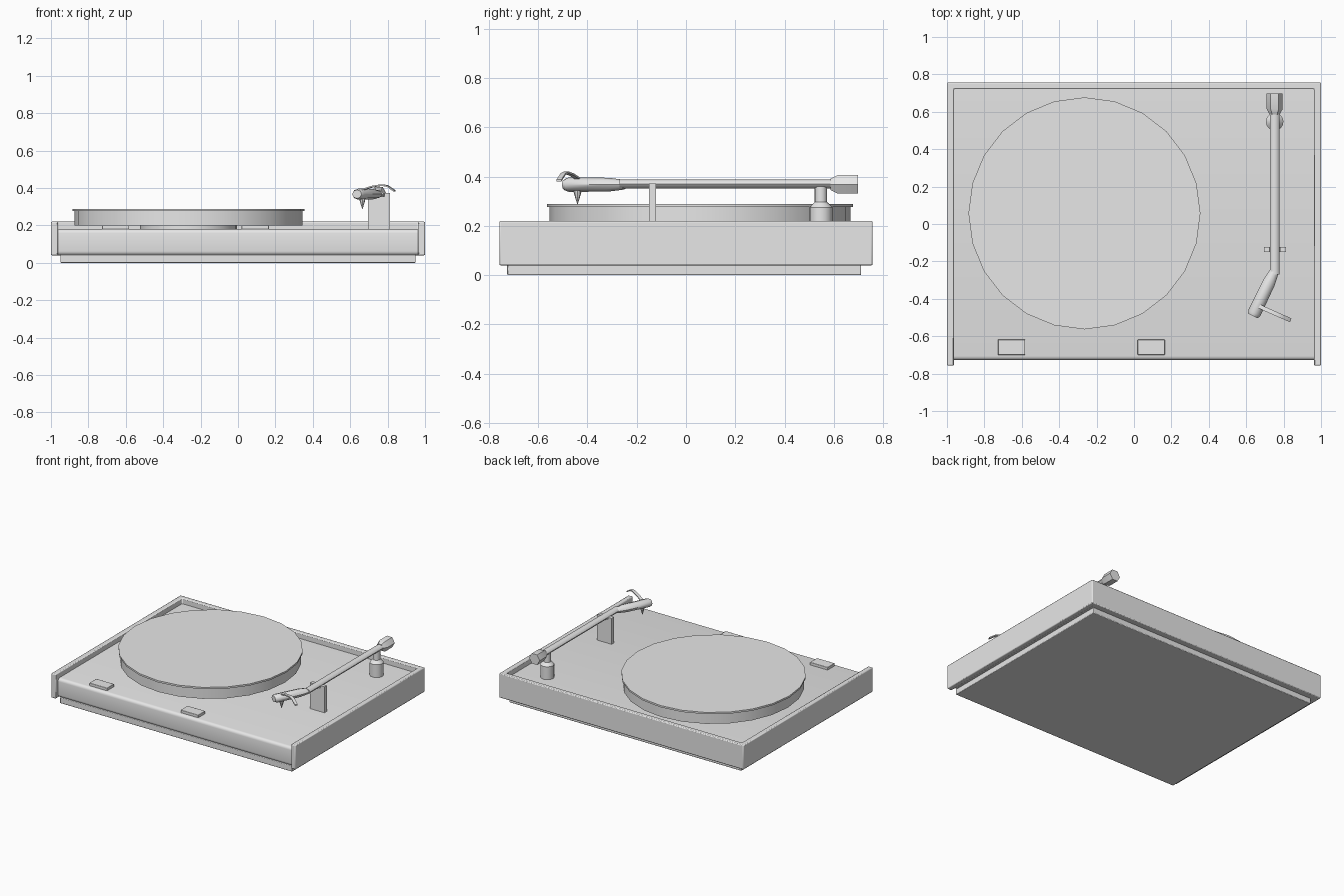
import bpy, bmesh, math
from mathutils import Vector, Matrix

cube = bpy.data.objects.get("Cube")
if cube:
    bpy.data.objects.remove(cube, do_unlink=True)

grey = bpy.data.materials.new("plain_grey")
grey.use_nodes = True
colour = (0.8, 0.8, 0.8, 1)
grey.diffuse_color = colour
grey.node_tree.nodes["Principled BSDF"].inputs["Base Color"].default_value = colour


def finish(name, bm, bevel=0.0, angle=40):
    """Turn a bmesh into a named, shaded object."""
    bmesh.ops.recalc_face_normals(bm, faces=bm.faces)
    mesh = bpy.data.meshes.new(name)
    bm.to_mesh(mesh)
    bm.free()
    mesh.materials.append(grey)
    obj = bpy.data.objects.new(name, mesh)
    bpy.context.collection.objects.link(obj)
    if bevel:
        mod = obj.modifiers.new("Bevel", "BEVEL")
        mod.width, mod.segments = bevel, 2
    bpy.ops.object.select_all(action="DESELECT")
    obj.select_set(True)
    bpy.context.view_layer.objects.active = obj
    bpy.ops.object.shade_smooth_by_angle(angle=math.radians(angle))
    return obj


def prism(name, outline, low, high, axis="z", bevel=0.0):
    """Extrude an outline along z, or a (y, z) outline along x."""
    bm = bmesh.new()
    place = (lambda a, b: (a, b, low)) if axis == "z" else (lambda a, b: (low, a, b))
    face = bm.faces.new([bm.verts.new(place(a, b)) for a, b in outline])
    new = bmesh.ops.extrude_face_region(bm, geom=[face])["geom"]
    move = (0, 0, high - low) if axis == "z" else (high - low, 0, 0)
    bmesh.ops.translate(bm, vec=move, verts=[v for v in new if isinstance(v, bmesh.types.BMVert)])
    return finish(name, bm, bevel)


def box(name, x0, x1, y0, y1, z0, z1, bevel=0.0):
    return prism(name, [(x0, y0), (x1, y0), (x1, y1), (x0, y1)], z0, z1, bevel=bevel)


def loft(name, start, direction, stations, sides, squash=1.0, angle=40):
    """Skin rings of (distance, radius) along a direction, squashed in height."""
    axis = Vector(direction).normalized()
    side = axis.cross(Vector((0, 0, 1)))
    side = side.normalized() if side.length > 0.01 else Vector((1, 0, 0))
    up = side.cross(axis)
    bm = bmesh.new()
    rings = []
    for dist, rad in stations:
        turns = [2 * math.pi * i / sides for i in range(sides)]
        rings.append([bm.verts.new(Vector(start) + axis * dist + side * rad * math.cos(t)
                                   + up * rad * squash * math.sin(t)) for t in turns])
    for a, b in zip(rings, rings[1:]):
        for i in range(sides):
            j = (i + 1) % sides
            bm.faces.new((a[i], a[j], b[j], b[i]))
    bm.faces.new(rings[0])
    bm.faces.new(rings[-1])
    return finish(name, bm, angle=angle)


# Plinth: recessed base, deck with a rolled front edge, three-sided frame
box("base", -0.95, 0.95, -0.725, 0.71, 0, 0.045, 0.004)
front, roll, top, bottom = -0.728, 0.022, 0.18, 0.04
profile = [(0.73, bottom), (0.73, top)]
for centre, first in ((top - roll, 90), (bottom + roll, 180)):
    for step in range(5):
        t = math.radians(first + step * 22.5)
        profile.append((front + roll + roll * math.cos(t), centre + roll * math.sin(t)))
prism("deck", profile, -0.967, 0.967, axis="x")
half = [(1, -0.757), (1, 0.757)]
inner = [(0.963, 0.722), (0.963, -0.757)]
mirror = lambda pts: [(-x, y) for x, y in reversed(pts)]
prism("frame", half + mirror(half) + mirror(inner) + inner, 0.04, 0.22, bevel=0.006)

# Platter with its hub and mat
centre = (-0.265, 0.057, 0)
up = (0, 0, 1)
loft("platter_hub", centre, up, [(0.17, 0.26), (0.205, 0.26)], 24)
loft("platter", centre, up, [(0.2, 0.61), (0.276, 0.61)], 24)
loft("mat", centre, up, [(0.276, 0.62), (0.289, 0.62)], 24)

# Control buttons
for name, x in (("left_button", 0.02), ("right_button", -0.727)):
    box(name, x, x + 0.145, -0.7, -0.618, 0.17, 0.2, 0.003)

# Tonearm pivot post, tube and counterweight
arm_x, arm_z = 0.752, 0.37
loft("pivot_post", (arm_x, 0.547, 0), up,
     [(0.17, 0.047), (0.275, 0.047), (0.297, 0.025), (0.36, 0.025)], 16)
loft("arm_tube", (arm_x, -0.27, arm_z), (0, 1, 0), [(0, 0.026), (0.88, 0.026)], 8, 0.7, 50)
loft("counterweight", (arm_x, 0.585, 0.368), (0, 1, 0),
     [(0, 0.026), (0.03, 0.043), (0.113, 0.043)], 6)

# Arm rest: plate with two prongs holding the tube
box("arm_rest", 0.694, 0.812, -0.15, -0.122, 0.17, 0.354)
for name, x in (("right_prong", 0.694), ("left_prong", 0.782)):
    box(name, x, x + 0.03, -0.15, -0.122, 0.35, 0.372)

# Angled headshell, stylus and finger lift
loft("headshell", (arm_x, -0.25, 0.367), (-0.113, -0.235, 0),
     [(0, 0.024), (0.07, 0.034), (0.25, 0.036), (0.268, 0.028)], 8, 0.82, 50)
loft("stylus", (0.665, -0.44, 0.345), (0, 0, -1), [(0, 0.016), (0.012, 0.015), (0.058, 0.001)], 8)

bm = bmesh.new()
path = [(0.67, -0.44, 0.388), (0.72, -0.463, 0.404), (0.77, -0.485, 0.412),
        (0.8, -0.498, 0.406), (0.838, -0.515, 0.38)]
across = Vector((0.42, 0.9, 0)) * 0.011
thick = Vector((0, 0, 0.008))
loops = [[bm.verts.new(Vector(p) + s * across + t * thick)
          for s, t in ((-1, 0), (1, 0), (1, 1), (-1, 1))] for p in path]
for a, b in zip(loops, loops[1:]):
    for i in range(4):
        bm.faces.new((a[i], a[i - 1], b[i - 1], b[i]))
bm.faces.new(loops[0])
bm.faces.new(loops[-1])
finish("finger_lift", bm)
